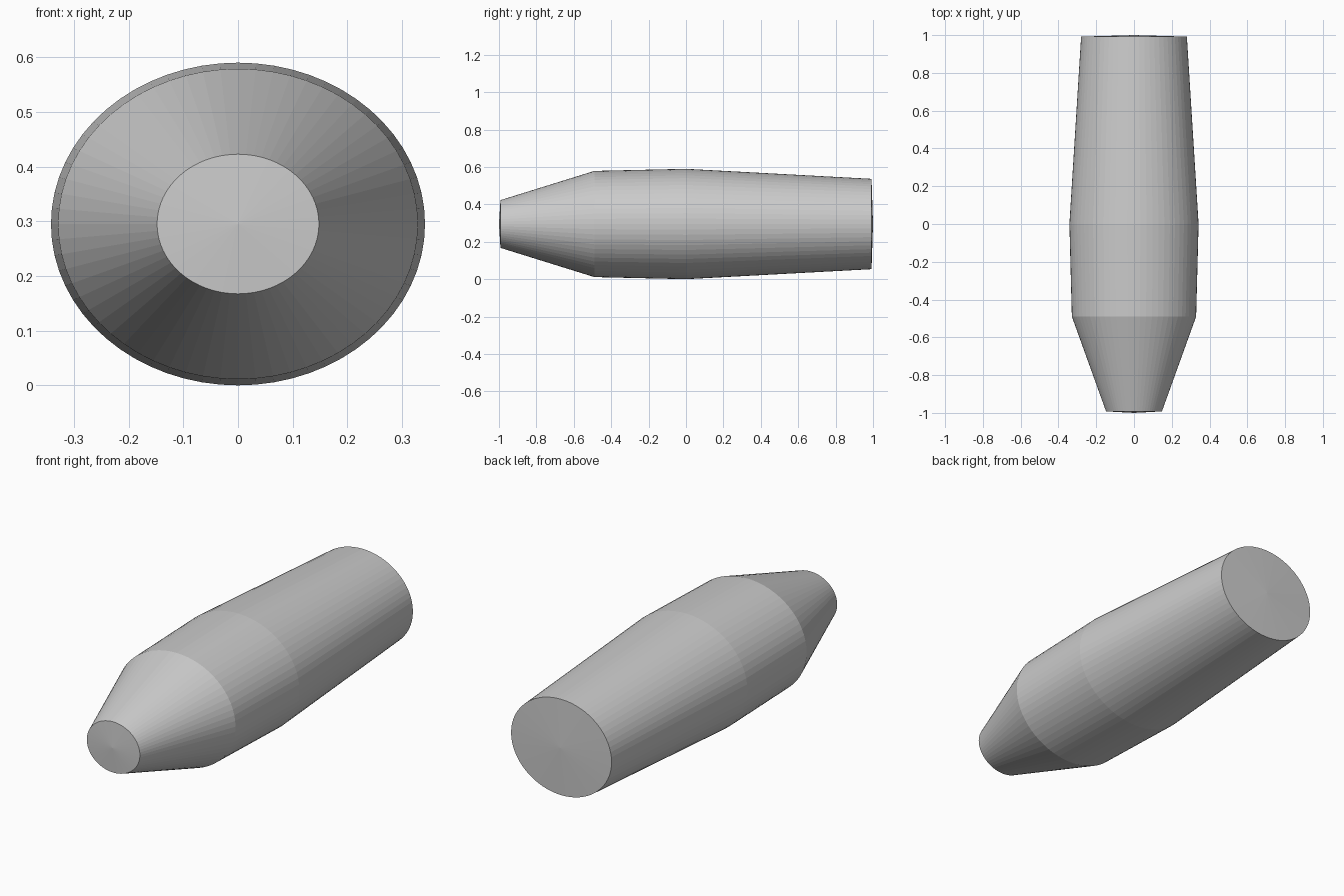
import bpy, bmesh
from math import sin, cos, tau

if "Cube" in bpy.data.objects:
    bpy.data.objects.remove(bpy.data.objects["Cube"])

SIDES = 64
CENTRE_Z = 0.295
ASPECT = 0.295 / 0.342          # height to width of the oval section

# (y, half width) of each ring, nose to tail
PROFILE = [(-0.992, 0.148), (-0.49, 0.329), (0.0, 0.342), (0.992, 0.28)]

bm = bmesh.new()
rings = []
for y, r in PROFILE:
    rings.append([bm.verts.new((r * cos(tau * i / SIDES), y,
                                CENTRE_Z + r * ASPECT * sin(tau * i / SIDES)))
                  for i in range(SIDES)])

# tapered walls
for a, b in zip(rings, rings[1:]):
    for i in range(SIDES):
        j = (i + 1) % SIDES
        bm.faces.new((a[i], a[j], b[j], b[i]))

# slightly domed end caps
for ring, y in ((rings[0], -1.0), (rings[-1], 1.0)):
    tip = bm.verts.new((0, y, CENTRE_Z))
    for i in range(SIDES):
        bm.faces.new((ring[i], ring[(i + 1) % SIDES], tip))

bmesh.ops.recalc_face_normals(bm, faces=bm.faces)
mesh = bpy.data.meshes.new("tapered_body")
bm.to_mesh(mesh)
bm.free()
bpy.context.collection.objects.link(bpy.data.objects.new("tapered_body", mesh))
